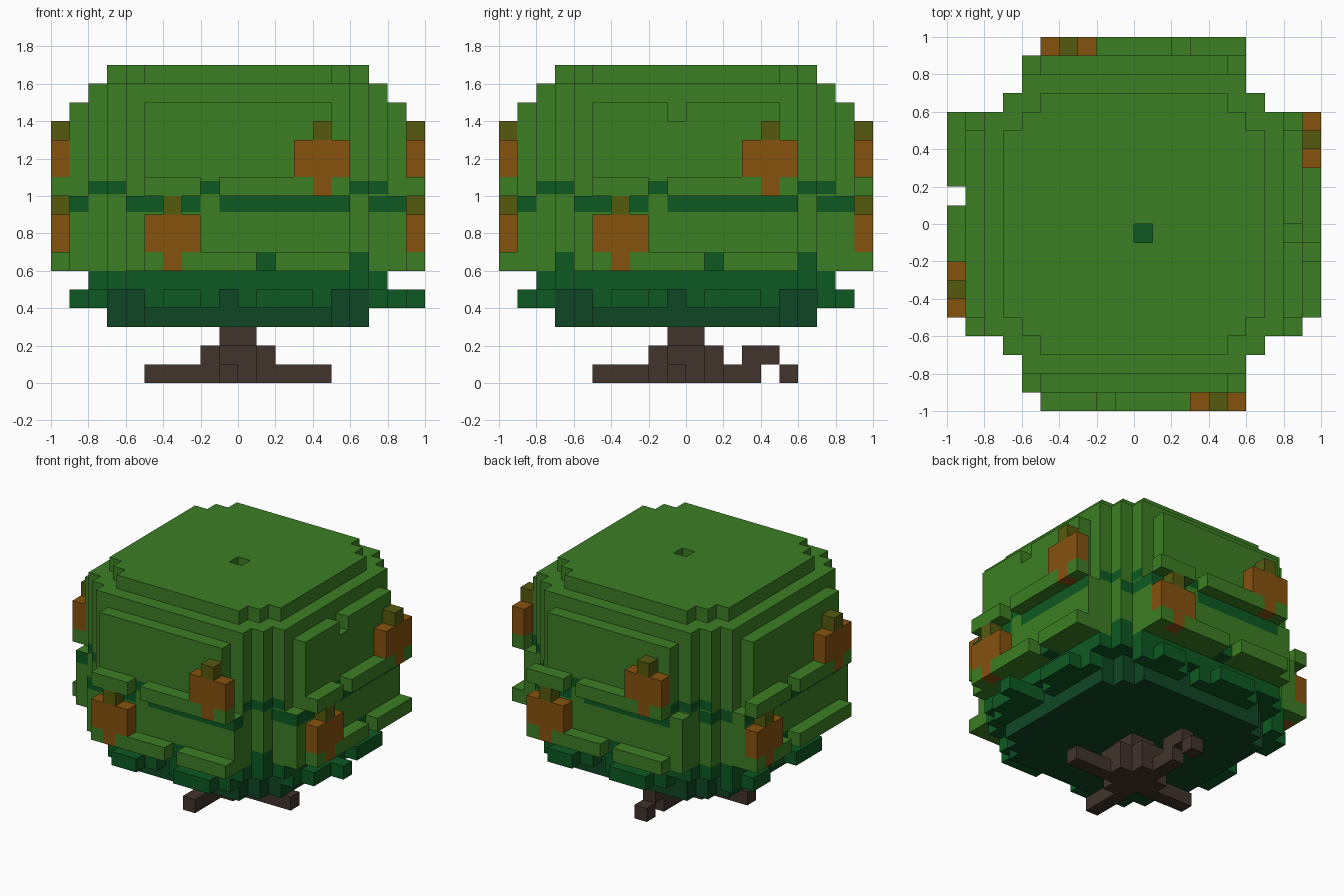
import bpy, bmesh

if "Cube" in bpy.data.objects:
    bpy.data.objects.remove(bpy.data.objects["Cube"])

S = 0.1  # edge length of one cube cell
COLOURS = {
    "leaf_green": (0.045, 0.21, 0.017),
    "deep_green": (0.004, 0.10, 0.016),
    "under_green": (0.005, 0.062, 0.019),
    "fruit_orange": (0.238, 0.084, 0.0045),
    "stem_olive": (0.093, 0.102, 0.0045),
    "bark_brown": (0.054, 0.034, 0.025),
}
MATS = {}
for cname, rgb in COLOURS.items():
    MATS[cname] = bpy.data.materials.new(cname)
    MATS[cname].diffuse_color = (*rgb, 1)

cells = {}  # (i, j, k) -> part name


def fill(part, x0, x1, y0, y1, z0, z1):
    """Fill a block of cells, upper bounds excluded."""
    for i in range(x0, x1):
        for j in range(y0, y1):
            for k in range(z0, z1):
                cells[i, j, k] = part


def stepped(part, plan, z0, z1):
    """Block with stepped corners, as a union of centred rectangles."""
    for a, b in plan:
        fill(part, -a, a, -b, b, z0, z1)


def side_cell(side, u, d):
    """Cell at position u along a side and depth layer d."""
    return {"front": (u, -d - 1), "right": (d, u),
            "back": (-u, d), "left": (-d - 1, -u)}[side]


def put(part, side, us, d, ks):
    for u in us:
        for k in ks:
            cells[(*side_cell(side, u, d), k)] = part


# Trunk and spreading roots
fill("trunk", -1, 1, -1, 1, 0, 3)
fill("trunk", -2, 2, -1, 1, 0, 2)
fill("trunk", -1, 1, -2, 2, 0, 2)
fill("trunk", -5, 5, -1, 0, 0, 1)
fill("trunk", -1, 0, -5, 4, 0, 1)
fill("trunk", -1, 0, 3, 5, 1, 2)
fill("trunk", -1, 0, 5, 6, 0, 1)

# Canopy layers from bottom to top
stepped("canopy_base", [(7, 5), (6, 6), (5, 7)], 3, 5)
stepped("lower_leaves", [(8, 6), (7, 7), (6, 8)], 5, 6)
stepped("canopy", [(9, 6), (7, 7), (6, 9)], 6, 10)
stepped("canopy", [(9, 5), (8, 6), (7, 7), (6, 8), (5, 9)], 10, 15)
stepped("canopy", [(8, 6), (7, 7), (6, 8)], 15, 16)
stepped("canopy", [(7, 5), (6, 6), (5, 7)], 16, 17)

# Ledges, hanging leaves and fruit on every side
SIDES = ("front", "right", "back", "left")
for side in SIDES:
    upper_gap, lower_gap = (-1, -1) if side == "left" else (-2, 1)
    put("canopy", side, [u for u in range(-5, 6) if u != upper_gap], 9, [10])
    put("canopy", side, [u for u in range(-5, 6) if u != lower_gap], 9, [6])
    put("lower_leaves", side, [lower_gap], 8, [6])
    put("lower_leaves", side, [6], 6, [6])
    hanging = [-5, -4, -3, -2, 0, 1, 2, 3, 4]
    put("lower_leaves", side, hanging, 7, [4])
    put("lower_leaves", side, [-4, -3, 1, 2, 3], 8, [4])
    for u, z in ((4, 11), (-4, 7)):
        put("fruit", side, range(u - 1, u + 2), 9, [z, z + 1])
        put("fruit", side, [u], 9, [z - 1])
        put("fruit_stem", side, [u], 9, [z + 2])
fill("lower_leaves", 8, 10, -2, -1, 4, 5)

# Opening in the crown, and a small notch on one side
for k in range(10, 17):
    del cells[0, -1, k]
cells[0, -1, 9] = "lower_leaves"
del cells[8, -1, 14]

NORMALS = [(1, 0, 0), (-1, 0, 0), (0, 1, 0), (0, -1, 0), (0, 0, 1), (0, 0, -1)]


def quad(bm, cell, n, z_lo=0.0, z_hi=1.0, lift=0.0):
    """One outward face of a cell, optionally cropped in height and lifted."""
    axis = [abs(v) for v in n].index(1)
    a, b = (axis + 1) % 3, (axis + 2) % 3
    corners = [(0, 0), (1, 0), (1, 1), (0, 1)]
    if sum(n) < 0:
        corners.reverse()
    verts = []
    for ca, cb in corners:
        p = [0, 0, 0]
        p[axis] = 1 if sum(n) > 0 else 0
        p[a], p[b] = ca, cb
        p[2] = z_lo + p[2] * (z_hi - z_lo)
        verts.append(bm.verts.new([(cell[m] + p[m]) * S + n[m] * lift for m in range(3)]))
    bm.faces.new(verts)


def finish(bm, name, colour):
    bmesh.ops.remove_doubles(bm, verts=bm.verts, dist=0.0005)
    me = bpy.data.meshes.new(name)
    bm.to_mesh(me)
    bm.free()
    me.materials.append(MATS[colour])
    bpy.context.collection.objects.link(bpy.data.objects.new(name, me))


def exposed(part):
    for c, p in cells.items():
        if p == part:
            for n in NORMALS:
                if tuple(c[m] + n[m] for m in range(3)) not in cells:
                    yield c, n


# Build each part from its exposed cell faces
for part, colour in (("trunk", "bark_brown"), ("canopy_base", "under_green"),
                     ("lower_leaves", "deep_green"), ("canopy", "leaf_green"),
                     ("fruit", "fruit_orange"), ("fruit_stem", "stem_olive")):
    bm = bmesh.new()
    for c, n in exposed(part):
        quad(bm, c, n)
    finish(bm, part, colour)

# Thin dark band painted round the middle of the canopy
LOW = {-9, -6, -5, -4, -3, -1, 0, 1, 2, 3, 4, 5, 7, 8}
HIGH = {-8, -7, -2, 6, 7}
bm = bmesh.new()
for c, n in exposed("canopy"):
    if n[2] or c[2] not in (9, 10):
        continue
    if 9 in c[:2] or -10 in c[:2]:
        continue
    u = c[0] if n[1] else c[1]
    if n in ((0, 1, 0), (-1, 0, 0)):
        u = -u
    if c[2] == 9 and u in LOW:
        quad(bm, c, n, 0.15, 1.0, 0.003)
    elif c[2] == 10 and u in HIGH:
        quad(bm, c, n, 0.1, 0.8, 0.003)
finish(bm, "dark_band", "deep_green")

for m in bpy.data.materials:
    if m.users and not m.is_grease_pencil:
        m.use_nodes = True
        m.node_tree.nodes["Principled BSDF"].inputs["Base Color"].default_value = m.diffuse_color
